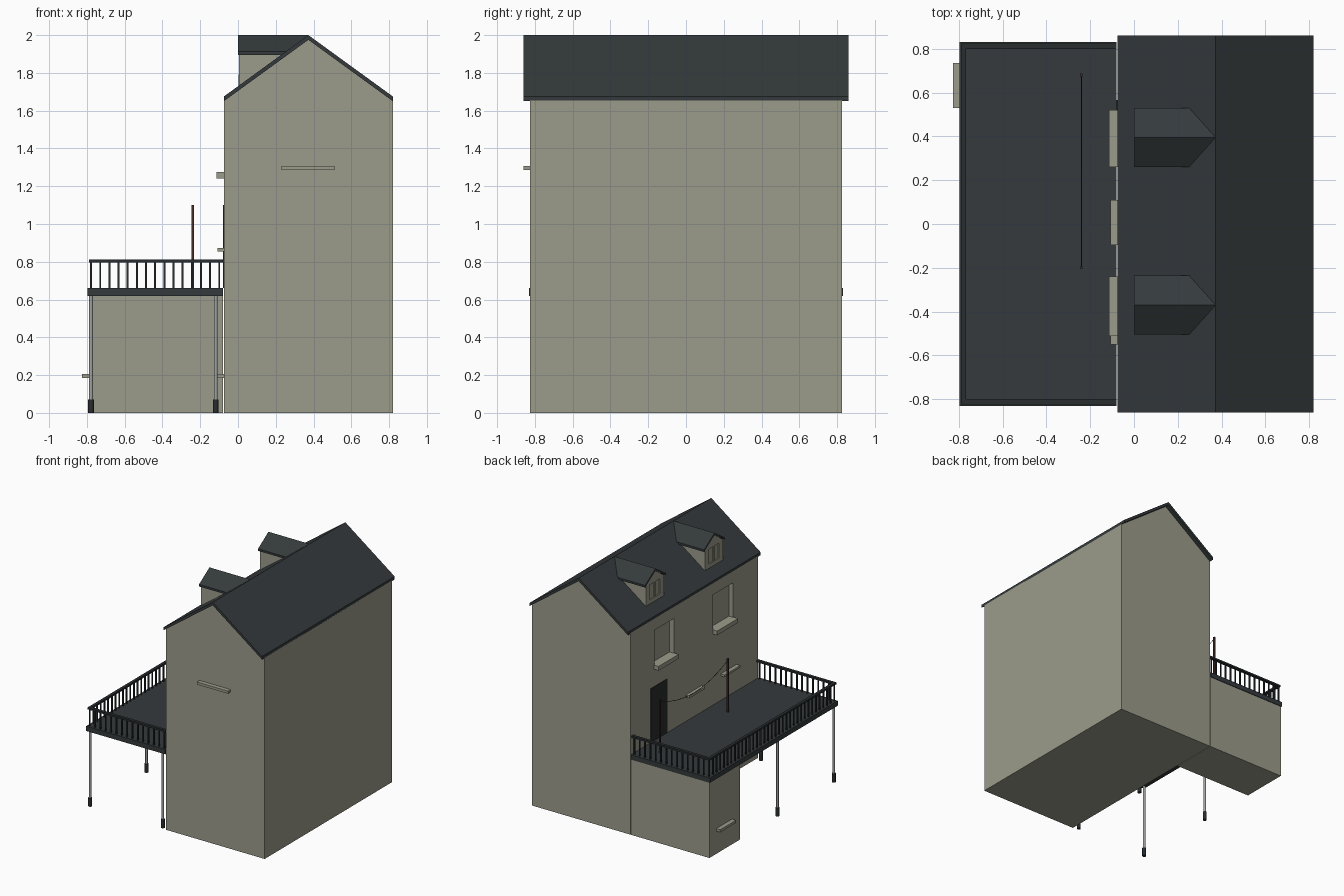
import bpy, bmesh
from mathutils import Matrix, Vector

if "Cube" in bpy.data.objects:
    bpy.data.objects.remove(bpy.data.objects["Cube"])


def material(name, rgb):
    m = bpy.data.materials.new(name)
    m.diffuse_color = (*rgb, 1)
    m.use_nodes = True
    m.node_tree.nodes["Principled BSDF"].inputs["Base Color"].default_value = m.diffuse_color
    return m


WALL = material("render_wall", (0.33, 0.33, 0.26))
SLATE = material("slate", (0.035, 0.042, 0.045))
IRON = material("dark_metal", (0.022, 0.026, 0.028))
STEEL = material("steel", (0.35, 0.36, 0.35))
WOOD = material("brown_wood", (0.06, 0.03, 0.022))


def finish(name, bm, mat):
    bmesh.ops.recalc_face_normals(bm, faces=bm.faces)
    me = bpy.data.meshes.new(name)
    bm.to_mesh(me)
    bm.free()
    ob = bpy.data.objects.new(name, me)
    bpy.context.collection.objects.link(ob)
    me.materials.append(mat)
    return ob


def boxes(name, specs, mat):
    """One object from boxes given as (x0, x1, y0, y1, z0, z1)."""
    bm = bmesh.new()
    for x0, x1, y0, y1, z0, z1 in specs:
        c = Vector(((x0 + x1) / 2, (y0 + y1) / 2, (z0 + z1) / 2))
        s = Matrix.Diagonal((x1 - x0, y1 - y0, z1 - z0, 1))
        bmesh.ops.create_cube(bm, size=1, matrix=Matrix.Translation(c) @ s)
    return finish(name, bm, mat)


def loft(name, start, end, mat):
    """Solid between two matching outlines."""
    bm = bmesh.new()
    a = [bm.verts.new(p) for p in start]
    b = [bm.verts.new(p) for p in end]
    bm.faces.new(a)
    bm.faces.new(b[::-1])
    n = len(a)
    for i in range(n):
        bm.faces.new((a[i], a[(i + 1) % n], b[(i + 1) % n], b[i]))
    return finish(name, bm, mat)


def cut(ob, specs):
    cutter = boxes("cutter", specs, ob.data.materials[0])
    cutter.hide_render = True
    mod = ob.modifiers.new("openings", "BOOLEAN")
    mod.operation, mod.object, mod.solver = "DIFFERENCE", cutter, "EXACT"
    bpy.context.view_layer.objects.active = ob
    bpy.ops.object.modifier_apply(modifier=mod.name)
    bpy.data.objects.remove(cutter)


def cylinder(name, x, y, z0, z1, r, mat):
    bm = bmesh.new()
    bmesh.ops.create_cone(bm, cap_ends=True, segments=16, radius1=r, radius2=r, depth=z1 - z0,
                          matrix=Matrix.Translation((x, y, (z0 + z1) / 2)))
    ob = finish(name, bm, mat)
    bpy.context.view_layer.objects.active = ob
    ob.select_set(True)
    bpy.ops.object.shade_smooth_by_angle()
    ob.select_set(False)


# Main house body with gable ends and two recessed windows
X0, X1, XR = -0.075, 0.82, 0.3725
gable = [(X0, 0), (X1, 0), (X1, 1.655), (XR, 1.975), (X0, 1.655)]
house = loft("house_walls", [(x, -0.825, z) for x, z in gable],
             [(x, 0.825, z) for x, z in gable], WALL)
windows = [(0.26, 0.52), (-0.51, -0.24)]
cut(house, [(-0.2, X0 + 0.04, a + 0.005, b - 0.005, 1.26, 1.56) for a, b in windows])

# Main roof
roof = [(X0, 1.65), (XR, 1.975), (X1, 1.65), (X1, 1.675), (XR, 2.0), (X0, 1.675)]
loft("main_roof", [(x, -0.86, z) for x, z in roof], [(x, 0.86, z) for x, z in roof], SLATE)


def roof_x(z):
    return XR - (2.0 - z) * (XR - X0) / 0.325


# Dormers, trimmed to the slope of the main roof
for i, yc in enumerate((0.395, -0.37)):
    prof = [(-0.118, 1.71), (0.118, 1.71), (0.118, 1.90), (0, 1.985), (-0.118, 1.90)]
    body = loft(f"dormer_wall_{i}", [(0.005, yc + y, z) for y, z in prof],
                [(roof_x(z) + 0.03, yc + y, z) for y, z in prof], WALL)
    cut(body, [(-0.1, 0.015, yc + s * 0.036 - 0.031, yc + s * 0.036 + 0.031, 1.765, 1.89)
               for s in (-1, 1)])
    prof = [(-0.135, 1.895), (0, 1.98), (0.135, 1.895), (0.135, 1.912), (0, 2.0), (-0.135, 1.912)]
    loft(f"dormer_roof_{i}", [(0, yc + y, z) for y, z in prof],
         [(roof_x(z), yc + y, z) for y, z in prof], SLATE)

# Window sills
boxes("upper_sills", [(-0.115, X0 + 0.04, a, b, 1.24, 1.275) for a, b in windows], WALL)
boxes("middle_sills", [(-0.108, X0, a, a + 0.205, 0.855, 0.873) for a in (-0.095, -0.55)], WALL)
boxes("lower_sill", [(-0.108, X0, -0.55, -0.345, 0.185, 0.207)], WALL)
boxes("gable_sill", [(0.23, 0.51, -0.86, -0.825, 1.287, 1.308)], WALL)

# Ground floor extension and its sill
boxes("extension", [(-0.79, -0.08, 0.43, 0.825, 0, 0.62)], WALL)
boxes("extension_sill", [(-0.825, -0.79, 0.53, 0.735, 0.185, 0.207)], WALL)

# Terrace door
boxes("terrace_door", [(-0.08, X0, 0.355, 0.565, 0.66, 1.1)], IRON)

# Terrace slab
boxes("terrace_deck", [(-0.797, -0.08, -0.83, 0.83, 0.62, 0.66)], SLATE)

# Railing on three sides
rail = [(-0.79, -0.766, -0.823, 0.823, 0.797, 0.812)]
rail += [(-0.79, -0.08, s * 0.811 - 0.012, s * 0.811 + 0.012, 0.797, 0.812) for s in (-1, 1)]
boxes("handrail", rail, IRON)
spots = [(-0.778 + k * 0.0485, s * 0.811) for k in range(15) for s in (-1, 1)]
spots += [(-0.778, -0.811 + k * 1.622 / 34) for k in range(1, 34)]
h = 0.005
boxes("balusters", [(x - h, x + h, y - h, y + h, 0.66, 0.797) for x, y in spots], IRON)

# Terrace posts with dark feet
for i, (x, y) in enumerate([(x, y) for x in (-0.778, -0.118) for y in (-0.805, -0.075)]):
    cylinder(f"terrace_post_{i}", x, y, 0.07, 0.62, 0.010, STEEL)
    cylinder(f"post_foot_{i}", x, y, 0, 0.07, 0.015, IRON)

# Washing line: two poles and a sagging cord
h = 0.006
boxes("line_poles", [(-0.24 - h, -0.24 + h, y - h, y + h, 0.66, 1.1) for y in (0.68, -0.2)], WOOD)
cu = bpy.data.curves.new("washing_line", "CURVE")
cu.dimensions = "3D"
cu.bevel_depth, cu.bevel_resolution = 0.002, 1
sp = cu.splines.new("POLY")
sp.points.add(12)
for k, p in enumerate(sp.points):
    t = k / 12
    p.co = (-0.24, 0.68 - 0.88 * t, 1.085 - 0.4 * t * (1 - t), 1)
cu.materials.append(IRON)
bpy.context.collection.objects.link(bpy.data.objects.new("washing_line", cu))
